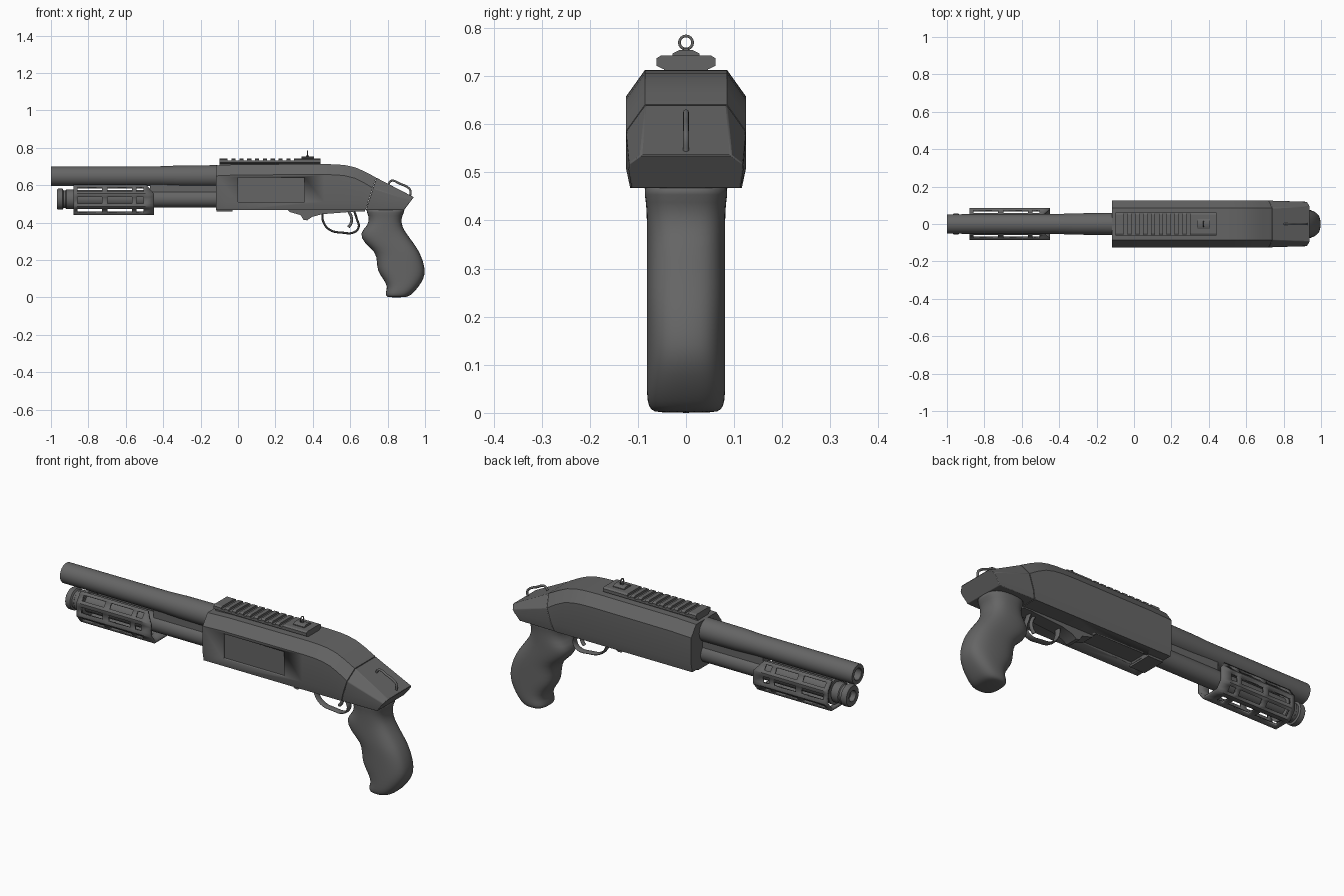
import bpy, bmesh, math
from mathutils import Vector

if "Cube" in bpy.data.objects:
    bpy.data.objects.remove(bpy.data.objects["Cube"])

# Dark grey finish shared by all parts
gunmetal = bpy.data.materials.new('dark_grey')
gunmetal.diffuse_color = (.13, .13, .13, 1)
gunmetal.use_nodes = True
gunmetal.node_tree.nodes["Principled BSDF"].inputs["Base Color"].default_value = gunmetal.diffuse_color


def finish(name, bm, angle=30):
    bmesh.ops.recalc_face_normals(bm, faces=bm.faces[:])
    me = bpy.data.meshes.new(name)
    bm.to_mesh(me)
    bm.free()
    me.materials.append(gunmetal)
    ob = bpy.data.objects.new(name, me)
    bpy.context.collection.objects.link(ob)
    bpy.ops.object.select_all(action='DESELECT')
    ob.select_set(True)
    bpy.context.view_layer.objects.active = ob
    bpy.ops.object.shade_smooth_by_angle(angle=math.radians(angle))
    return ob


def loft(name, rings, angle=30):
    """Skin a list of equal-length closed rings and cap both ends."""
    bm = bmesh.new()
    vs = [[bm.verts.new(p) for p in r] for r in rings]
    n = len(vs[0])
    for a, b in zip(vs, vs[1:]):
        for i in range(n):
            j = (i + 1) % n
            bm.faces.new((a[i], a[j], b[j], b[i]))
    bm.faces.new(vs[0])
    bm.faces.new(vs[-1])
    return finish(name, bm, angle)


def lathe(name, prof, zc, n=32):
    """Turn (x, radius) points around an axis along x."""
    t = [2 * math.pi * i / n for i in range(n)]
    return loft(name, [[(x, r * math.cos(a), zc + r * math.sin(a)) for a in t]
                       for x, r in prof])


def mirror_ring(half, x):
    """Full yz ring from its +y half; x is a number or a function of z."""
    fx = x if callable(x) else (lambda z: x)
    pts = half + [(-y, z) for y, z in reversed(half)]
    return [(fx(z), y, z) for y, z in pts]


def bar(name, half, x0, x1):
    return loft(name, [mirror_ring(half, x0), mirror_ring(half, x1)])


def plate(name, outline, hw):
    """Extrude an xz outline across y."""
    return loft(name, [[(x, s * hw, z) for x, z in outline] for s in (-1, 1)])


def box(name, x0, x1, y0, y1, z0, z1):
    return loft(name, [[(x, y0, z0), (x, y1, z0), (x, y1, z1), (x, y0, z1)] for x in (x0, x1)])


def wire(name, pts, r, wide=1, cyclic=False):
    cu = bpy.data.curves.new(name, 'CURVE')
    cu.dimensions = '3D'
    cu.bevel_depth, cu.bevel_resolution, cu.resolution_u = r, 3, 6
    cu.use_fill_caps = True
    cu.materials.append(gunmetal)
    sp = cu.splines.new('BEZIER')
    sp.bezier_points.add(len(pts) - 1)
    for b, p in zip(sp.bezier_points, pts):
        b.co = p
        b.handle_left_type = b.handle_right_type = 'AUTO'
    sp.use_cyclic_u = cyclic
    ob = bpy.data.objects.new(name, cu)
    ob.scale.y = wide
    bpy.context.collection.objects.link(ob)
    return ob


def cut(ob, cutter):
    m = ob.modifiers.new('cut', 'BOOLEAN')
    m.operation, m.solver, m.object = 'DIFFERENCE', 'EXACT', cutter
    cutter.hide_render = True
    cutter.hide_set(True)


# Barrel and magazine tube
lathe('barrel', [(-.86, .03), (-.998, .03), (-1, .032), (-1, .05), (-.997, .052), (-.42, .053),
                 (-.32, .057), (-.11, .059)], .648)
lathe('magazine_tube', [(-.92, .047), (-.11, .047)], .528)
lathe('magazine_cap', [(-.94, .028), (-.968, .028), (-.968, .052), (-.962, .056), (-.938, .056),
                       (-.933, .047), (-.922, .047), (-.918, .052), (-.88, .052)], .525)
box('action_bar', -.47, -.11, -.03, .03, .55, .61)


# Receiver: chamfered section swept along the sloping top
def body(xt, zt, xb=None):
    xb = xt if xb is None else xb
    half = [(.085, zt), (.125, zt - .056), (.125, .51), (.116, .467)]
    return mirror_ring(half, lambda z: xb + (xt - xb) * (z - .467) / (zt - .467))


receiver = loft('receiver', [body(-.118, .706), body(0, .711), body(.46, .713), body(.53, .711, .52),
                             body(.58, .706, .56), body(.63, .694, .6), body(.68, .672, .64),
                             body(.738, .641, .682)], 20)
cut(receiver, box('ejection_port_cutter', 0, .355, -.2, -.112, .51, .642))
cut(receiver, box('loading_port_cutter', -.03, .27, -.055, .055, .4, .48))
bar('receiver_front_lip', [(.07, .475), (.065, .458)], -.116, -.03)

# Stock tail behind the seam
tail_end = [(.094, .536), (.118, .518), (.119, .505), (.113, .467)]
tail = loft('stock_tail', [body(.7395, .64, .6835),
                           mirror_ring(tail_end, lambda z: .888 + .052 * (z - .467) / .069)])
bv = tail.modifiers.new('soft_edges', 'BEVEL')
bv.width, bv.segments = .003, 2
wire('sling_loop', [(.802, 0, .59), (.808, 0, .612), (.822, 0, .624), (.865, 0, .608),
                    (.908, 0, .588), (.921, 0, .573), (.92, 0, .54)], .006)

# Pistol grip: rounded sections (z, front x, back x, half width)
stations = [(.48, .675, .90, .092), (.455, .69, .888, .086), (.42, .702, .872, .082),
            (.38, .69, .878, .082), (.345, .648, .898, .082), (.29, .672, .94, .082),
            (.245, .736, .97, .082), (.19, .742, .992, .082), (.14, .745, 1.002, .082),
            (.10, .775, .994, .082), (.055, .802, .965, .082), (.022, .786, .935, .081),
            (.006, .792, .915, .074), (.0, .805, .89, .06)]


def grip_ring(z, xf, xb, hw, n=24):
    ring = []
    for i in range(n):
        c, s = math.cos(2 * math.pi * i / n), math.sin(2 * math.pi * i / n)
        ring.append(((xf + xb) / 2 + (xb - xf) / 2 * math.copysign(abs(c) ** .8, c),
                     hw * math.copysign(abs(s) ** .7, s), z))
    return ring


grip = loft('pistol_grip', [grip_ring(*s) for s in stations], 180)
sub = grip.modifiers.new('smooth', 'SUBSURF')
sub.levels = sub.render_levels = 1

# Trigger group
plate('trigger_plate', [(.26, .475), (.275, .457), (.335, .44), (.35, .415), (.37, .412), (.395, .43),
                        (.45, .445), (.64, .46), (.68, .46), (.68, .475)], .035)
wire('trigger_guard', [(.45, 0, .455), (.456, 0, .405), (.49, 0, .362), (.56, 0, .346),
                       (.62, 0, .348), (.645, 0, .375), (.635, 0, .42), (.62, 0, .465)], .006, 3)
wire('trigger', [(.592, 0, .46), (.607, 0, .425), (.604, 0, .395), (.59, 0, .375)], .008, 1.3)

# Sight rail with cross slots
bar('rail_base', [(.046, .70), (.046, .714), (.061, .721), (.061, .732)], -.10, .44)
tooth = [(.061, .731), (.061, .737), (.051, .743)]
bar('rail_front_block', tooth, -.10, -.055)
for i in range(8):
    x = -.035 + i * .042
    bar(f'rail_tooth_{i + 1}', tooth, x, x + .022)
bar('rail_rear_block', tooth, .30, .44)

# Ring sight
bar('sight_base', [(.028, .742), (.028, .747), (.014, .754)], .34, .405)
box('sight_post', .364, .38, -.005, .005, .75, .758)
wire('sight_ring', [(.372, .0135 * math.cos(a), .7695 + .0135 * math.sin(a))
                    for a in [k * math.pi / 4 for k in range(8)]], .003, 1, True).scale.x = 1

# Slotted fore-end: grid of panels with the slot cells left open, then thickened
corners = [(.05, .603), (.085, .555), (.085, .485), (.05, .441)]
corners += [(-y, z) for y, z in reversed(corners)]
xs = [-.88, -.857, -.727, -.697, -.567, -.543, -.505, -.45]
path = []
for a, b in zip(corners, corners[1:]):
    path += [Vector(a).lerp(Vector(b), t) for t in (0, .26, .74)]
path.append(Vector(corners[-1]))
bm = bmesh.new()
grid = []
for x in xs:
    row = []
    for p in path:
        end = -.45 - .04 * max(0, (p.y - .555) / .048)
        row.append(bm.verts.new((end if x == xs[-1] else x, p.x, p.y)))
    grid.append(row)
for i in range(len(xs) - 1):
    for j in range(len(path) - 1):
        if i % 2 == 1 and j % 3 == 1:
            continue
        bm.faces.new((grid[i][j], grid[i][j + 1], grid[i + 1][j + 1], grid[i + 1][j]))
fore = finish('fore_end', bm)
# outward normals give an inward shell
if sum(p.normal.y * p.center.y for p in fore.data.polygons) < 0:
    fore.data.flip_normals()
so = fore.modifiers.new('thickness', 'SOLIDIFY')
so.thickness, so.offset, so.use_even_offset = .012, -1, True
# Collar holding the fore-end on the tube
lathe('fore_end_collar', [(-.875, .066), (-.86, .066)], .525)
